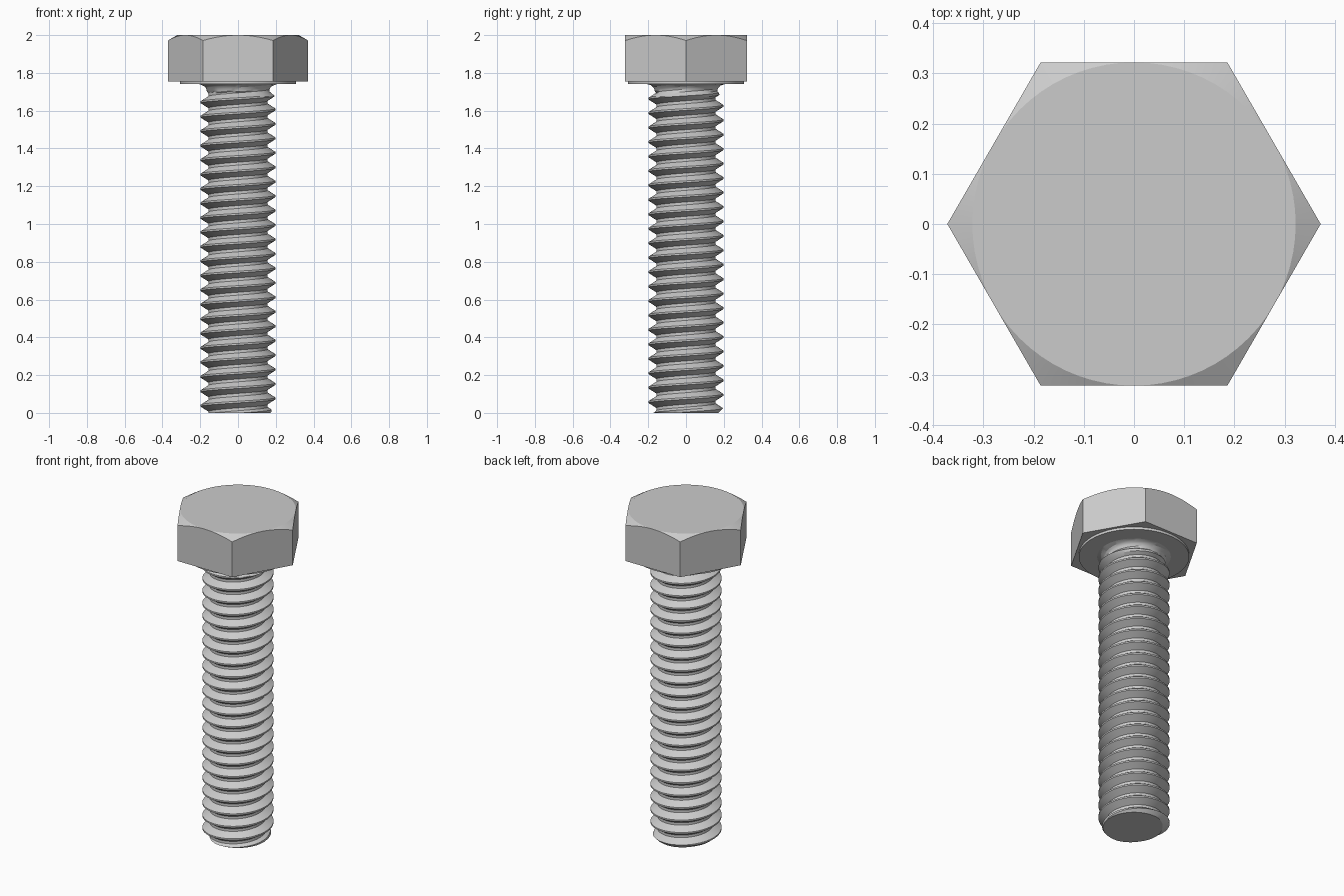
import bpy, bmesh
from math import cos, sin, pi, tan, radians, sqrt

if "Cube" in bpy.data.objects:
    bpy.data.objects.remove(bpy.data.objects["Cube"])

SEG = 72
PITCH, MAJOR, MINOR = 0.0765, 0.198, 0.157
TOP, SEAT, HEAD_Z = 2.0, 1.74, 1.755
APOTHEM = 0.322


def loft(name, rings):
    """Skin closed rings of points, cap both ends and shade by angle."""
    bm = bmesh.new()
    loops = [[bm.verts.new(p) for p in ring] for ring in rings]
    for a, b in zip(loops, loops[1:]):
        for j in range(len(a)):
            k = (j + 1) % len(a)
            bm.faces.new((a[j], a[k], b[k], b[j]))
    bm.faces.new(loops[0][::-1])
    bm.faces.new(loops[-1])
    finish(name, bm)


def finish(name, bm):
    bmesh.ops.remove_doubles(bm, verts=bm.verts, dist=1e-5)
    bmesh.ops.dissolve_degenerate(bm, edges=bm.edges, dist=1e-5)
    bmesh.ops.recalc_face_normals(bm, faces=bm.faces)
    mesh = bpy.data.meshes.new(name)
    bm.to_mesh(mesh)
    bm.free()
    ob = bpy.data.objects.new(name, mesh)
    bpy.context.collection.objects.link(ob)
    bpy.ops.object.select_all(action='DESELECT')
    ob.select_set(True)
    bpy.context.view_layer.objects.active = ob
    bpy.ops.object.shade_smooth_by_angle(angle=radians(25))


def ring(radius, z):
    return [(radius * cos(2 * pi * j / SEG), radius * sin(2 * pi * j / SEG), z)
            for j in range(SEG)]


# Hexagonal head with a 30 degree conical chamfer on top
def hex_radius(t):
    return APOTHEM / cos((t % (pi / 3)) - pi / 6)


angles = [2 * pi * j / SEG for j in range(SEG)]
bottom, shoulder = [], []
for t in angles:
    r = hex_radius(t)
    bottom.append((r * cos(t), r * sin(t), HEAD_Z))
    shoulder.append((r * cos(t), r * sin(t), TOP - (r - APOTHEM) * tan(pi / 6)))
loft("hex_head", [bottom, shoulder, ring(APOTHEM, TOP)])

# Round bearing face under the head
loft("washer_face", [ring(0.307, SEAT), ring(0.307, HEAD_Z + 0.002)])


# Threaded shank: right-hand helical strip, bevelled tip, fillet under the head
def thread_radius(t, z):
    u = (z / PITCH - t / (2 * pi)) % 1.0
    d = min(u, 1 - u)                       # 0 at crest, 0.5 at root
    f = min(max((d - 0.06) / 0.34, 0), 1)
    r = MAJOR - (MAJOR - MINOR) * f
    r = min(r, 0.172 + z)                   # bevelled tip
    r = min(r, max(0.165, MAJOR - 1.2 * (z - 1.675)))  # thread run-out
    if z > 1.70:
        r = max(r, 0.205 - sqrt(max(0, 0.04 ** 2 - (z - 1.70) ** 2)))
    return r


STEPS = [0, 0.06, 0.23, 0.40, 0.5, 0.60, 0.77, 0.94]
bm = bmesh.new()
rows = []
for turn in range(-2, int(SEAT / PITCH) + 2):
    for s in STEPS:
        row = []
        for j in range(SEG + 1):
            t = 2 * pi * j / SEG
            z = min(max((turn + s + j / SEG) * PITCH, 0), SEAT)
            r = thread_radius(t, z)
            row.append(bm.verts.new((r * cos(t), r * sin(t), z)))
        rows.append(row)
for a, b in zip(rows, rows[1:]):
    for j in range(SEG):
        bm.faces.new((a[j], a[j + 1], b[j + 1], b[j]))
bm.faces.new(rows[0][:SEG][::-1])
bm.faces.new(rows[-1][:SEG])
finish("threaded_shank", bm)
